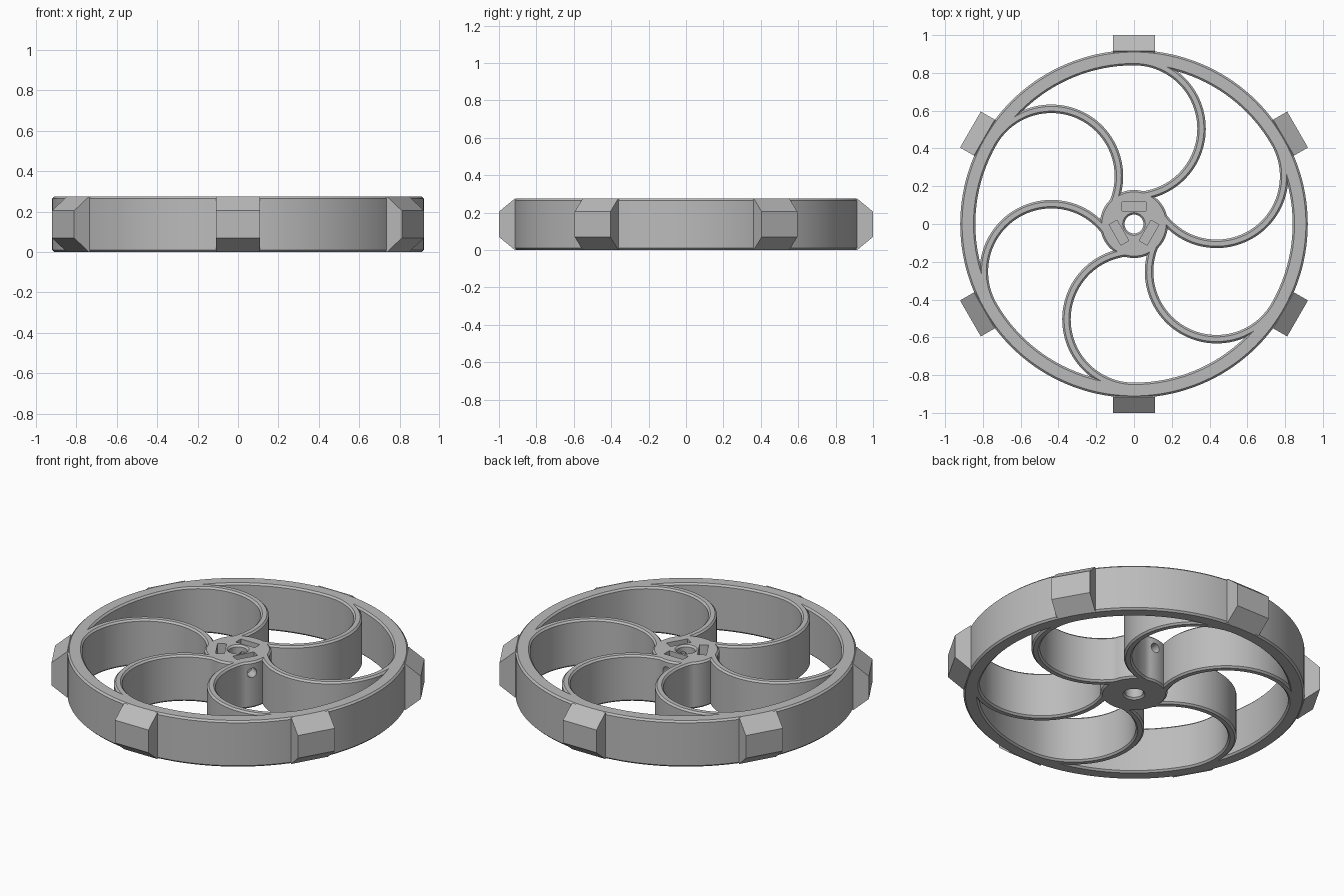
import bpy, bmesh, math
from mathutils import Matrix, Vector

if "Cube" in bpy.data.objects:
    bpy.data.objects.remove(bpy.data.objects["Cube"])

H, C = 0.275, 0.01            # wheel height, edge chamfer
RIM_OUT, RIM_IN, HUB = 0.92, 0.84, 0.18
SPOKE_C, SPOKE_IN, SPOKE_OUT = 0.505, 0.335, 0.38
BORE = 0.05

grey = bpy.data.materials.new("grey_plastic")
grey.diffuse_color = (0.5, 0.5, 0.5, 1)
grey.use_nodes = True
grey.node_tree.nodes["Principled BSDF"].inputs["Base Color"].default_value = grey.diffuse_color


def make_object(name, bm):
    bmesh.ops.recalc_face_normals(bm, faces=bm.faces[:])
    me = bpy.data.meshes.new(name)
    bm.to_mesh(me)
    bm.free()
    me.materials.append(grey)
    ob = bpy.data.objects.new(name, me)
    bpy.context.collection.objects.link(ob)
    return ob


def arc(cx, cy, r, a0, a1, n):
    """Points from a0 towards a1, last one left out."""
    return [Vector((cx + r * math.cos(a0 + (a1 - a0) * i / n),
                    cy + r * math.sin(a0 + (a1 - a0) * i / n), 0)) for i in range(n)]


def meet(r, target):
    """Angle on a spoke circle, from the outward direction, where it is target from the axis."""
    return math.acos((target**2 - SPOKE_C**2 - r**2) / (2 * SPOKE_C * r))


def circle(r, n):
    return lambda d: arc(0, 0, r + d, 0, math.tau, n)


def pocket(k):
    """Opening between two neighbouring curved spokes, widened by d."""
    def outline(d):
        ra, rb, rim, hub = SPOKE_IN + d, SPOKE_OUT - d, RIM_IN + d, HUB - d
        up = math.pi / 2
        b = math.radians(150)
        bx, by = SPOKE_C * math.cos(b), SPOKE_C * math.sin(b)
        b0, b1 = b - meet(rb, hub), b - meet(rb, rim)
        a1 = up - meet(ra, hub)
        on_rim = math.atan2(by + rb * math.sin(b1), bx + rb * math.cos(b1))
        on_hub0 = math.atan2(SPOKE_C + ra * math.sin(a1), ra * math.cos(a1))
        on_hub1 = math.atan2(by + rb * math.sin(b0), bx + rb * math.cos(b0))
        pts = (arc(bx, by, rb, b0, b1, 40) + arc(0, 0, rim, on_rim, up, 16)
               + arc(0, SPOKE_C, ra, up, a1, 44) + arc(0, 0, hub, on_hub0, on_hub1, 8))
        turn = Matrix.Rotation(k * math.pi / 3, 3, 'Z')
        return [turn @ p for p in pts]
    return outline


# Wheel body: rim, spokes and hub as one chamfered plate with openings
bm = bmesh.new()
caps = {0: [], 3: []}
loops = [(circle(RIM_OUT, 144), -1), (circle(BORE, 32), 1)] + [(pocket(k), 1) for k in range(6)]
for outline, sign in loops:
    rings = []
    for z, d in ((0, C), (C, 0), (H - C, 0), (H, C)):
        rings.append([bm.verts.new((p.x, p.y, z)) for p in outline(sign * d)])
    n = len(rings[0])
    for lo, hi in zip(rings, rings[1:]):
        for i in range(n):
            j = (i + 1) % n
            bm.faces.new((lo[i], lo[j], hi[j], hi[i]))
    for level in caps:
        r = rings[level]
        caps[level] += [bm.edges.get((r[i], r[(i + 1) % n])) for i in range(n)]
for level, edges in caps.items():
    bmesh.ops.triangle_fill(bm, edges=edges, use_beauty=True,
                            normal=(0, 0, 1 if level else -1))
wheel = make_object("wheel_body", bm)

# Nut slots in the hub top and radial screw holes
bm = bmesh.new()
for a in (0, 120, 240):
    turn = Matrix.Rotation(math.radians(a), 4, 'Z')
    bmesh.ops.create_cube(bm, size=1, matrix=turn @ Matrix.Translation((0, 0.092, 0.25))
                          @ Matrix.Diagonal((0.125, 0.048, 0.19, 1)))
slots = make_object("slot_cutter", bm)
bm = bmesh.new()
for a in (0, 120, 240):
    turn = Matrix.Rotation(math.radians(a), 4, 'Z')
    bmesh.ops.create_cone(bm, cap_ends=True, segments=24, radius1=0.028, radius2=0.028,
                          depth=0.18, matrix=turn @ Matrix.Translation((0, 0.125, 0.21))
                          @ Matrix.Rotation(math.pi / 2, 4, 'X'))
holes = make_object("screw_hole_cutter", bm)
bpy.context.view_layer.objects.active = wheel
for cutter in (slots, holes):
    cutter.hide_render = True
    mod = wheel.modifiers.new("cut", 'BOOLEAN')
    mod.operation, mod.solver, mod.object = 'DIFFERENCE', 'EXACT', cutter
    bpy.ops.object.modifier_apply(modifier=mod.name)
    bpy.data.objects.remove(cutter)
wheel.select_set(True)
bpy.ops.object.shade_smooth_by_angle(angle=math.radians(25))

# Tread lugs around the rim
profile = [(0.88, 0.03), (0.915, 0), (1, 0.07), (1, 0.205), (0.915, H), (0.88, 0.245)]
for k in range(6):
    bm = bmesh.new()
    face = bm.faces.new([bm.verts.new((-0.11, y, z)) for y, z in profile])
    out = bmesh.ops.extrude_face_region(bm, geom=[face])
    bmesh.ops.translate(bm, vec=(0.22, 0, 0),
                        verts=[v for v in out["geom"] if isinstance(v, bmesh.types.BMVert)])
    bmesh.ops.rotate(bm, verts=bm.verts[:], matrix=Matrix.Rotation(k * math.pi / 3, 3, 'Z'))
    make_object(f"tread_lug_{k + 1}", bm)
